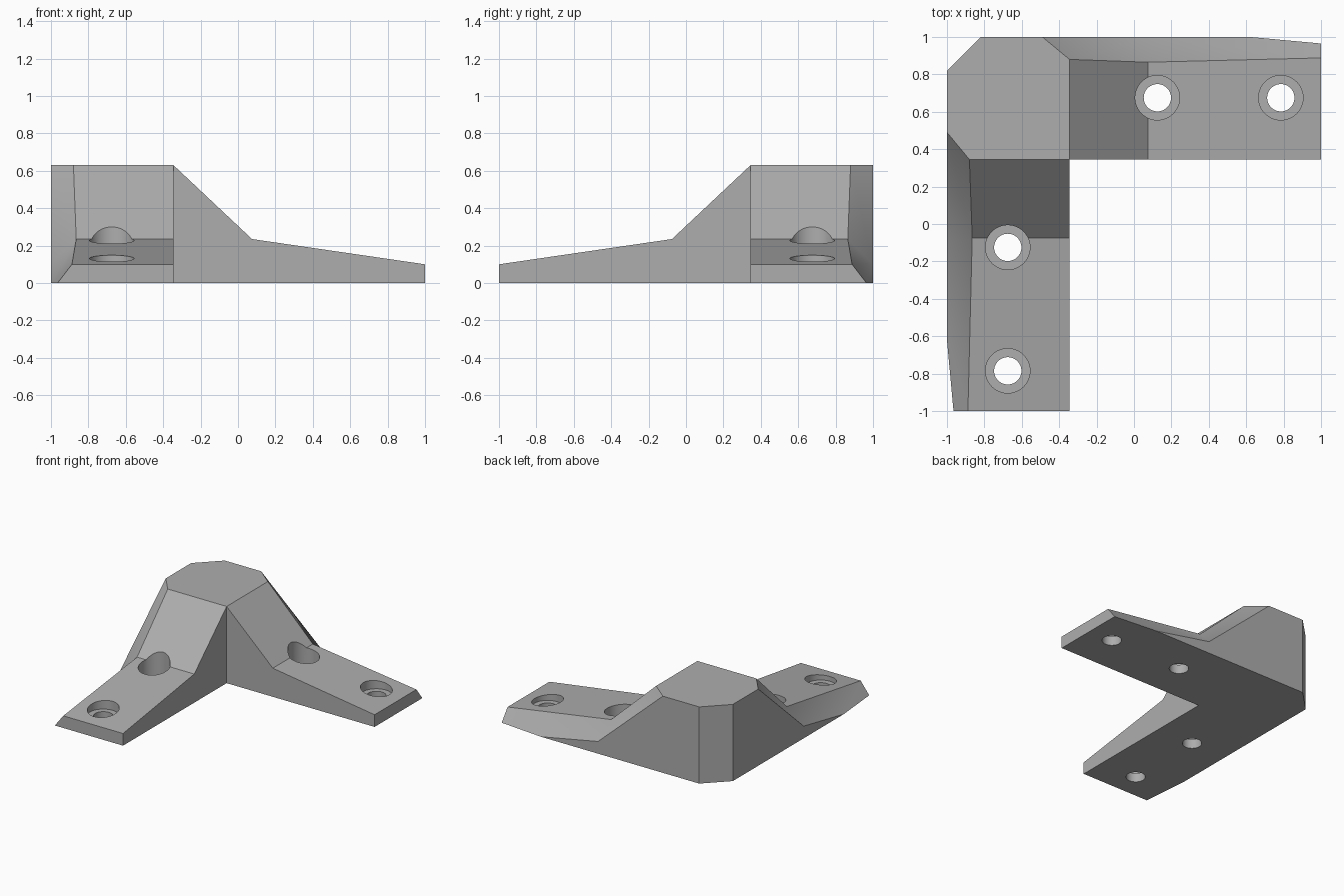
import bpy
import bmesh
import math
from mathutils import Matrix, Vector

cube = bpy.data.objects.get("Cube")
if cube:
    bpy.data.objects.remove(cube, do_unlink=True)

grey = bpy.data.materials.new("grey plastic")
grey.use_nodes = True
colour = (0.42, 0.42, 0.42, 1)
grey.diffuse_color = colour
grey.node_tree.nodes["Principled BSDF"].inputs["Base Color"].default_value = colour

TOP, KNEE, TIP, IN = 0.63, 0.235, 0.1, 0.345


def swap(p):
    """Reflect across the bracket's diagonal, turning one arm into the other."""
    return (-p[1], -p[0], p[2])


# Named corners of the +x arm
P = {
    "inner_top": (-IN, IN, TOP), "inner_base": (-IN, IN, 0),
    "ridge": (-IN, 0.88, TOP), "ridge_out": (-0.49, 1, TOP),
    "knee_in": (0.075, IN, KNEE), "knee_out": (0.075, 0.865, KNEE),
    "tip_in": (1, IN, TIP), "tip_out": (1, 0.888, TIP),
    "tip_in_base": (1, IN, 0), "tip_out_base": (1, 0.965, 0),
    "side_base": (0.62, 1, 0), "side_knee": (0.1, 1, 0.1),
    "corner_top": (-0.82, 1, TOP), "corner_base": (-0.82, 1, 0),
}

ARM_FACES = [
    "inner_top knee_in knee_out ridge",                          # steep slope
    "knee_in tip_in tip_out knee_out",                           # arm top
    "tip_in_base tip_out_base tip_out tip_in",                   # arm end
    "inner_base tip_in_base tip_in knee_in inner_top",           # inner wall
    "ridge knee_out side_knee ridge_out",                        # upper bevel
    "knee_out tip_out tip_out_base side_base side_knee",         # lower bevel
    "corner_base corner_top ridge_out side_knee side_base",      # outer wall
]

bm = bmesh.new()
verts = {}


def vert(co):
    key = tuple(round(c, 4) for c in co)
    if key not in verts:
        verts[key] = bm.verts.new(key)
    return verts[key]


def face(points):
    bm.faces.new([vert(p) for p in points])


# Both arms
for names in ARM_FACES:
    points = [P[n] for n in names.split()]
    face(points)
    face([swap(p) for p in reversed(points)])

# Raised corner top, clipped corner and underside
half_top = [P[n] for n in ("ridge", "ridge_out", "corner_top")]
face([P["inner_top"]] + half_top + [swap(p) for p in reversed(half_top)])
clip = [P["corner_top"], P["corner_base"]]
face(clip + [swap(p) for p in reversed(clip)])
half_base = [P[n] for n in ("tip_in_base", "tip_out_base", "side_base", "corner_base")]
face([P["inner_base"]] + half_base + [swap(p) for p in reversed(half_base)])

bmesh.ops.recalc_face_normals(bm, faces=bm.faces)
mesh = bpy.data.meshes.new("corner_bracket")
bm.to_mesh(mesh)
bm.free()
mesh.materials.append(grey)
bracket = bpy.data.objects.new("corner_bracket", mesh)
bpy.context.collection.objects.link(bracket)


def hole_cutter(name, radius, bottom):
    """One cylinder at each screw position, from bottom upwards."""
    cut = bmesh.new()
    height = 1.0
    for x in (0.125, 0.785):
        spot = (x, 0.675, bottom + height / 2)
        for centre in (spot, swap(spot)):
            bmesh.ops.create_cone(cut, cap_ends=True, segments=48, radius1=radius,
                                  radius2=radius, depth=height,
                                  matrix=Matrix.Translation(Vector(centre)))
    data = bpy.data.meshes.new(name)
    cut.to_mesh(data)
    cut.free()
    data.materials.append(grey)
    obj = bpy.data.objects.new(name, data)
    bpy.context.collection.objects.link(obj)
    obj.hide_render = True
    return obj


# Screw holes with flat counterbores
cutters = [hole_cutter("counterbore_cutter", 0.119, 0.075),
           hole_cutter("screw_hole_cutter", 0.073, -0.2)]
for cutter in cutters:
    mod = bracket.modifiers.new(cutter.name, "BOOLEAN")
    mod.operation = "DIFFERENCE"
    mod.solver = "EXACT"
    mod.object = cutter

# Bake the cuts, then drop the cutters
depsgraph = bpy.context.evaluated_depsgraph_get()
baked = bpy.data.meshes.new_from_object(bracket.evaluated_get(depsgraph))
bracket.modifiers.clear()
bracket.data = baked
for cutter in cutters:
    bpy.data.objects.remove(cutter, do_unlink=True)

bpy.ops.object.select_all(action="DESELECT")
bracket.select_set(True)
bpy.context.view_layer.objects.active = bracket
bpy.ops.object.shade_smooth_by_angle(angle=math.radians(30))
